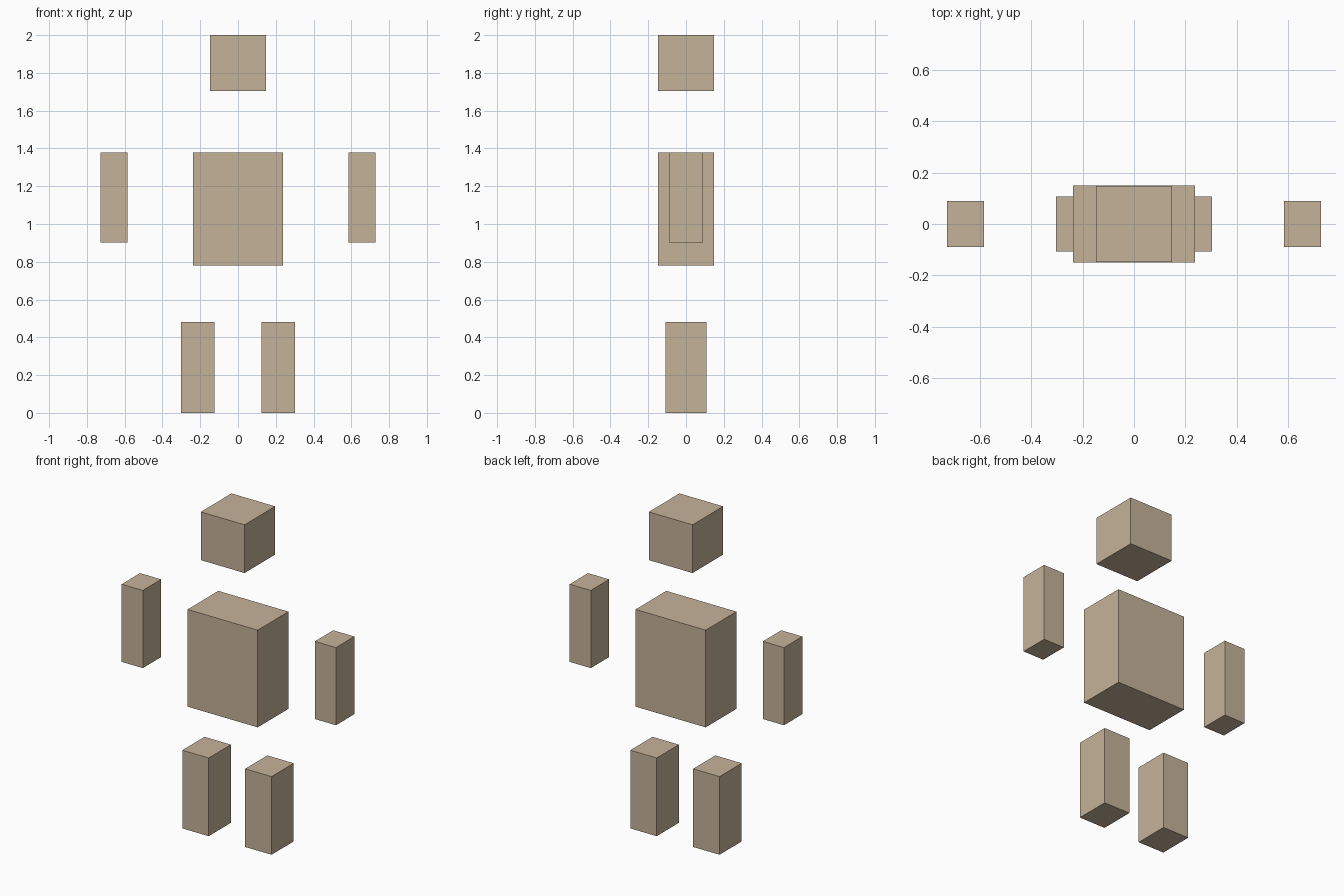
import bpy

if "Cube" in bpy.data.objects:
    bpy.data.objects.remove(bpy.data.objects["Cube"])

tan = bpy.data.materials.new("tan")
tan.diffuse_color = (0.56, 0.45, 0.32, 1)
tan.use_nodes = True
tan.node_tree.nodes["Principled BSDF"].inputs["Base Color"].default_value = tan.diffuse_color


def box(name, center, size):
    """Axis-aligned block with its real size baked into the mesh."""
    bpy.ops.mesh.primitive_cube_add(size=1, location=center)
    obj = bpy.context.object
    obj.name = name
    obj.scale = size
    bpy.ops.object.transform_apply(location=False, rotation=False, scale=True)
    obj.data.materials.append(tan)
    return obj


# Head and torso, floating apart on the centre line
box("head", (0, 0, 1.852), (0.297, 0.297, 0.296))
box("torso", (0, 0, 1.079), (0.476, 0.298, 0.597))

# Paired limbs
for side, s in (("left", -1), ("right", 1)):
    box(side + "_arm", (s * 0.656, 0, 1.14), (0.143, 0.178, 0.477))
    box(side + "_leg", (s * 0.2135, 0, 0.24), (0.179, 0.215, 0.48))
